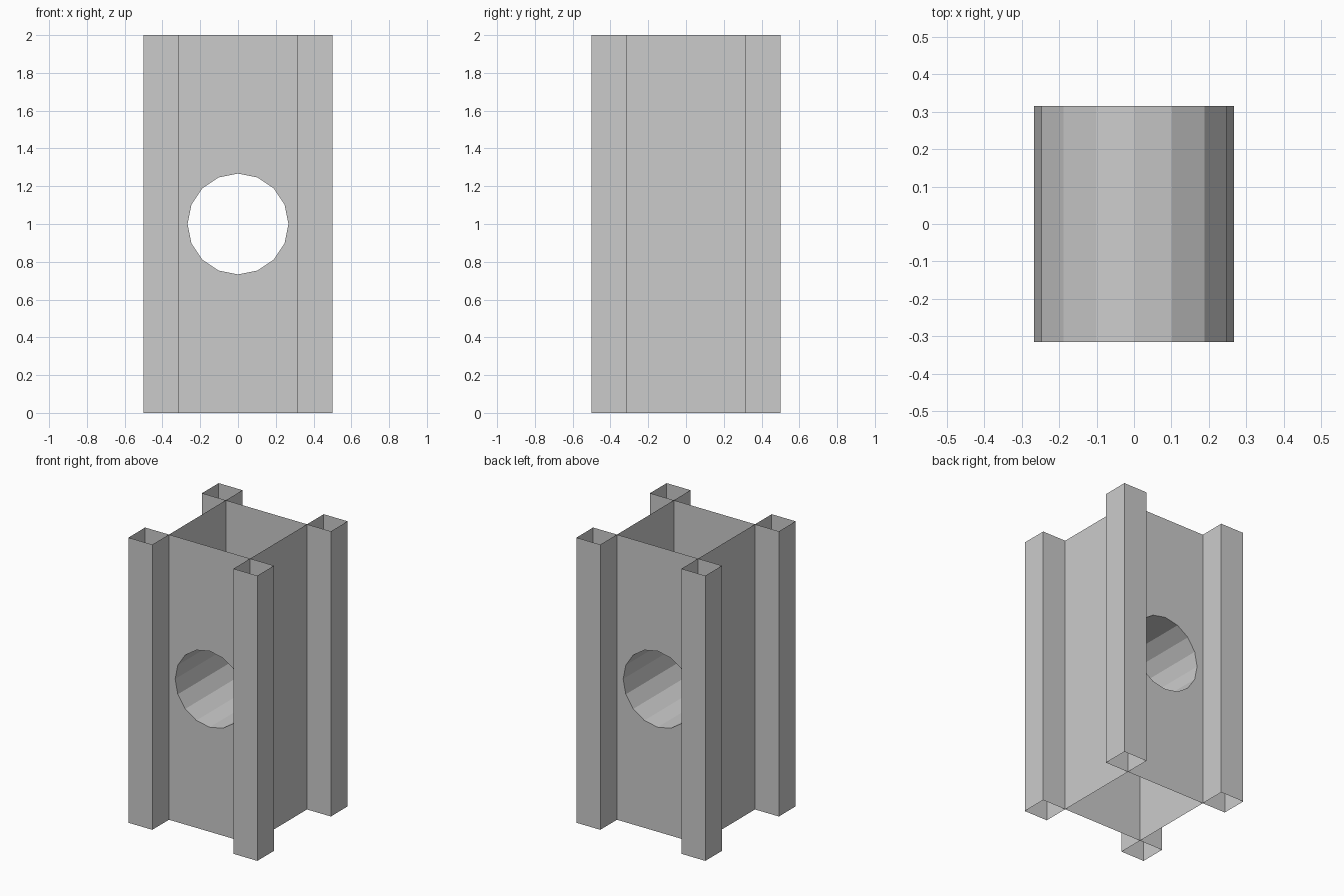
import bpy, bmesh
from math import sin, cos, pi
from mathutils import Matrix

if "Cube" in bpy.data.objects:
    bpy.data.objects.remove(bpy.data.objects["Cube"])

INNER, OUTER, HEIGHT = 0.315, 0.5, 2.0   # core half width, overall half width, height
RADIUS, SIDES, MID = 0.267, 16, 1.0      # round passage


def add_object(name, verts, faces, mirror=(False, False)):
    mesh = bpy.data.meshes.new(name)
    mesh.from_pydata(verts, [], faces)
    mesh.update()
    obj = bpy.data.objects.new(name, mesh)
    bpy.context.collection.objects.link(obj)
    if any(mirror):
        mod = obj.modifiers.new("mirror", 'MIRROR')
        mod.use_axis[0], mod.use_axis[1] = mirror
        mod.merge_threshold = 0.0005
    return obj


# Open square corner tubes, touching the core only along its corners
ring = [(INNER, INNER), (OUTER, INNER), (OUTER, OUTER), (INNER, OUTER)]
verts = [(x, y, z) for z in (0, HEIGHT) for x, y in ring]
faces = [(i, (i + 1) % 4, (i + 1) % 4 + 4, i + 4) for i in range(4)]
add_object("corner_post", verts, faces, (True, True))

# Plain side walls of the core
add_object("side_wall",
           [(INNER, -INNER, 0), (INNER, INNER, 0),
            (INNER, INNER, HEIGHT), (INNER, -INNER, HEIGHT)],
           [(0, 1, 2, 3)], (True, False))

# Front and back walls: half outline around the round hole, mirrored
outline = [(0, 0), (INNER, 0), (INNER, HEIGHT), (0, HEIGHT)]
for i in range(SIDES // 2 + 1):
    a = 2 * pi * i / SIDES
    x = 0 if i in (0, SIDES // 2) else RADIUS * sin(a)
    outline.append((x, MID + RADIUS * cos(a)))
add_object("pierced_wall", [(x, -INNER, z) for x, z in outline],
           [tuple(range(len(outline)))], (True, True))

# Faceted tunnel joining the two holes
tunnel = add_object("tunnel", [], [])
bm = bmesh.new()
bmesh.ops.create_cone(bm, cap_ends=False, segments=SIDES, radius1=RADIUS,
                      radius2=RADIUS, depth=2 * INNER,
                      matrix=Matrix.Translation((0, 0, MID)) @ Matrix.Rotation(pi / 2, 4, 'X'))
bmesh.ops.reverse_faces(bm, faces=bm.faces[:])
bm.to_mesh(tunnel.data)
bm.free()
